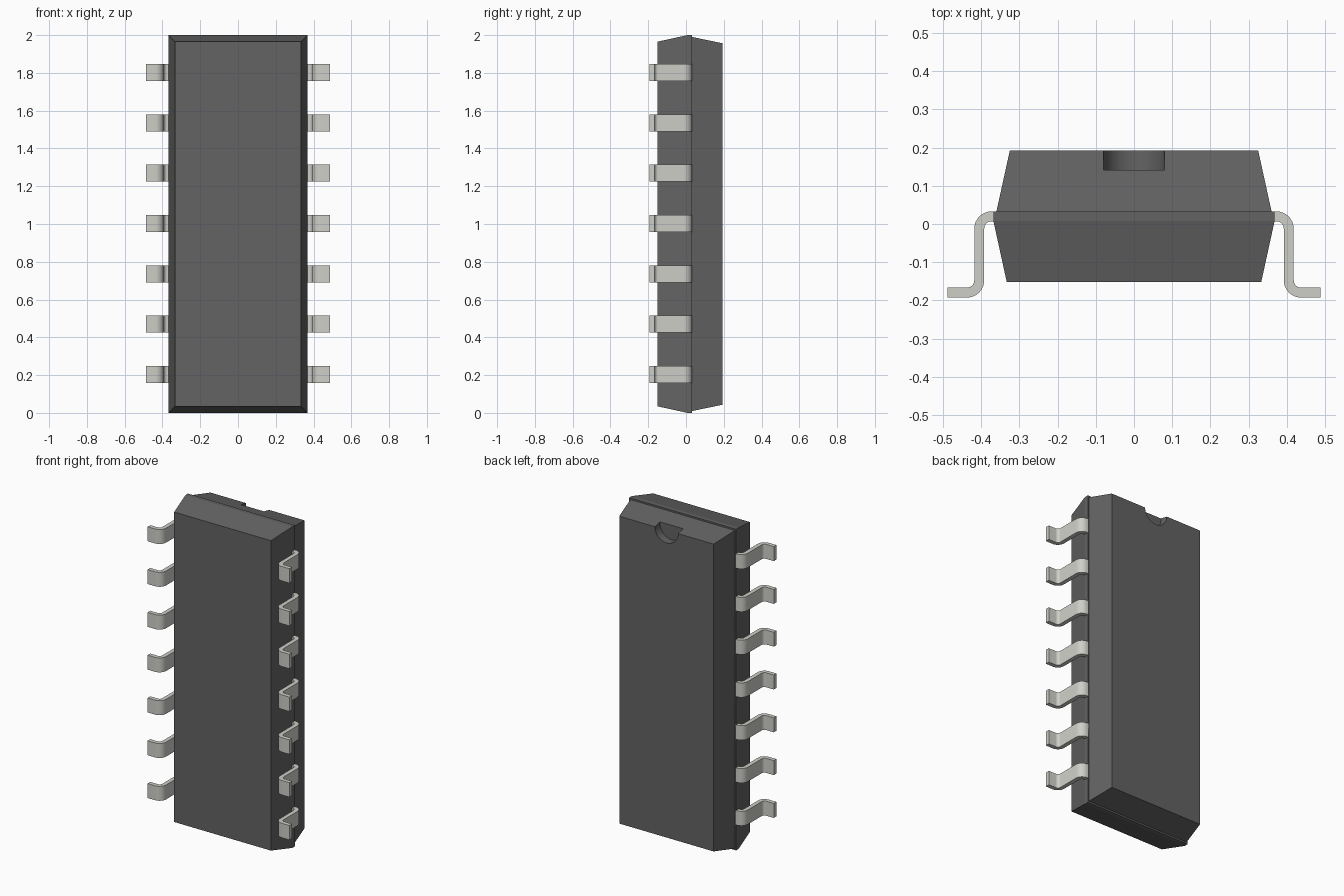
import bpy, bmesh
from math import sin, cos, pi, radians

if "Cube" in bpy.data.objects:
    bpy.data.objects.remove(bpy.data.objects["Cube"])


def material(name, rgb):
    m = bpy.data.materials.new(name)
    m.diffuse_color = (*rgb, 1)
    m.use_nodes = True
    m.node_tree.nodes["Principled BSDF"].inputs["Base Color"].default_value = m.diffuse_color
    return m


def add_object(name, bm, mat):
    bmesh.ops.recalc_face_normals(bm, faces=bm.faces)
    me = bpy.data.meshes.new(name)
    bm.to_mesh(me)
    bm.free()
    ob = bpy.data.objects.new(name, me)
    bpy.context.collection.objects.link(ob)
    me.materials.append(mat)
    return ob


def loft(rings):
    """Skin a stack of closed rings and cap both ends."""
    bm = bmesh.new()
    loops = [[bm.verts.new(p) for p in r] for r in rings]
    for a, b in zip(loops, loops[1:]):
        n = len(a)
        for i in range(n):
            bm.faces.new((a[i], a[(i + 1) % n], b[(i + 1) % n], b[i]))
    bm.faces.new(loops[0])
    bm.faces.new(loops[-1])
    return bm


def select_only(ob):
    bpy.ops.object.select_all(action='DESELECT')
    ob.select_set(True)
    bpy.context.view_layer.objects.active = ob


plastic = material("dark_plastic", (0.125, 0.125, 0.125))
metal = material("lead_metal", (0.62, 0.62, 0.58))

# Body: two tapered halves with a small step at the parting line (y, half x, z inset)
sections = [(-0.152, 0.333, 0.035), (0.008, 0.368, 0.0), (0.033, 0.368, 0.0),
            (0.033, 0.360, 0.010), (0.1925, 0.325, 0.043)]
body = add_object("body", loft(
    [[(-hx, y, dz), (hx, y, dz), (hx, y, 2 - dz), (-hx, y, 2 - dz)]
     for y, hx, dz in sections]), plastic)

# Orientation notch: half-round pocket in the top edge of the back face
circle = [2 * pi * i / 48 for i in range(48)]
cutter = add_object("notch_cutter", loft(
    [[(0.08 * cos(a), y, 1.957 + 0.08 * sin(a)) for a in circle]
     for y in (0.141, 0.26)]), plastic)
cutter.hide_render = True
cut = body.modifiers.new("notch", 'BOOLEAN')
cut.operation, cut.solver, cut.object = 'DIFFERENCE', 'EXACT', cutter
select_only(body)
bpy.ops.object.modifier_apply(modifier=cut.name)
bpy.data.objects.remove(cutter)
bpy.ops.object.shade_smooth_by_angle(angle=radians(10))

# Lead side profile: shoulder, bend down, leg, bend out, foot
T, R_IN = 0.026, 0.019
R_OUT = R_IN + T
X_LEG, Y_TOP, Y_FOOT = 0.418, 0.033, -0.1925
STEPS = 8


def arc(cx, cy, r, a0, a1):
    return [(cx + r * cos(radians(a0 + (a1 - a0) * i / STEPS)),
             cy + r * sin(radians(a0 + (a1 - a0) * i / STEPS)))
            for i in range(STEPS + 1)]


upper = (X_LEG - R_OUT, Y_TOP - R_OUT)
lower = (X_LEG + R_IN, Y_FOOT + R_OUT)
profile = ([(0.34, Y_TOP)] + arc(*upper, R_OUT, 90, 0) + arc(*lower, R_IN, 180, 270)
           + [(0.488, Y_FOOT + T), (0.488, Y_FOOT)]
           + arc(*lower, R_OUT, 270, 180) + arc(*upper, R_IN, 0, 90)
           + [(0.34, Y_TOP - T)])

# Seven leads down each side
for side, label in ((1, "right"), (-1, "left")):
    for i in range(7):
        z = 1.003 + (i - 3) * 0.2665
        lead = add_object(f"{label}_lead_{i + 1}", loft(
            [[(side * x, y, z + dz) for x, y in profile]
             for dz in (-0.045, 0.045)]), metal)
        select_only(lead)
        bpy.ops.object.shade_smooth_by_angle(angle=radians(30))
